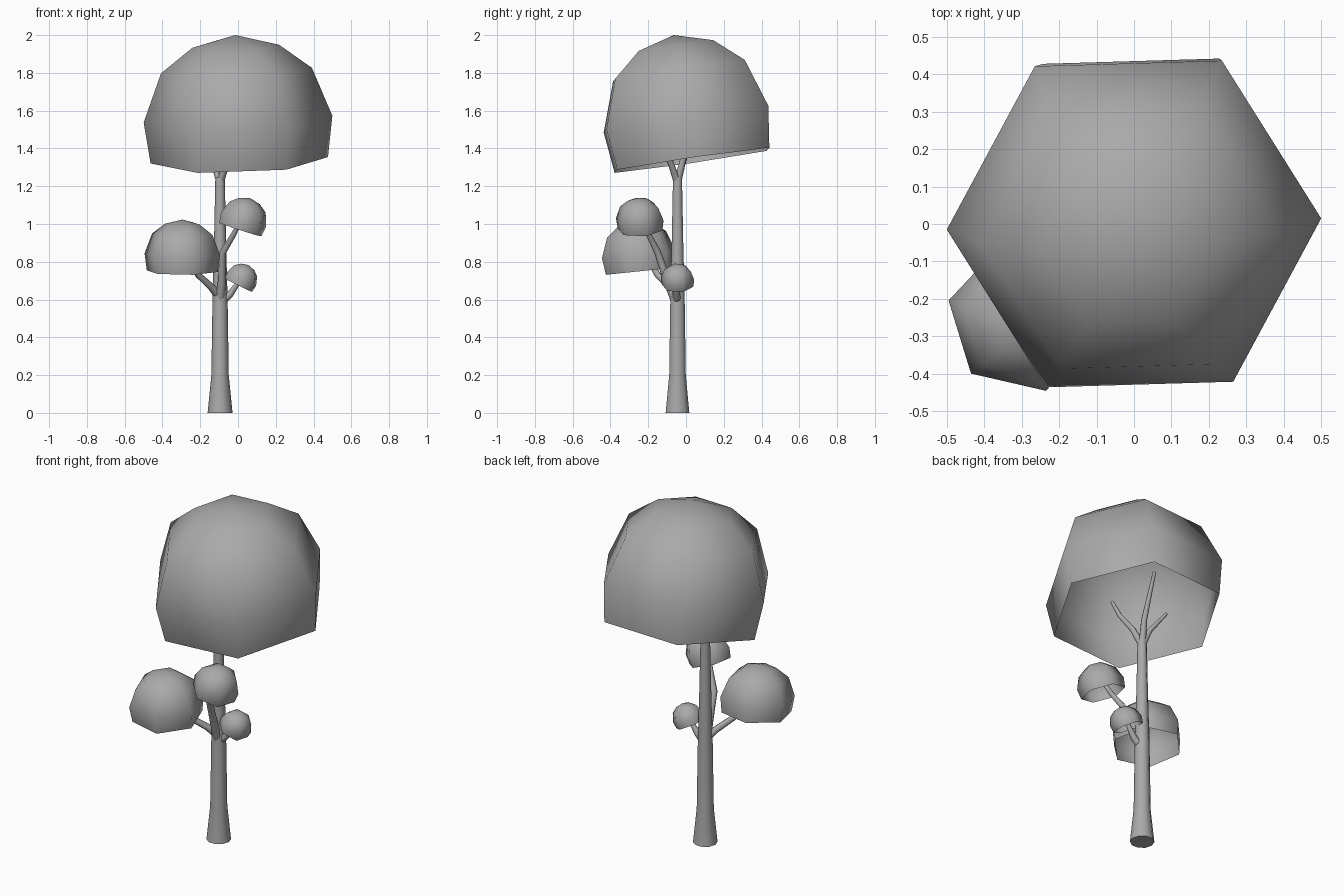
import bpy, bmesh
from math import radians, cos, sin, pi
from mathutils import Vector, Matrix

cube = bpy.data.objects.get("Cube")
if cube:
    bpy.data.objects.remove(cube, do_unlink=True)

GREY = (0.4, 0.4, 0.4, 1)
mat = bpy.data.materials.new("plain grey")
mat.use_nodes = True
mat.diffuse_color = GREY
mat.node_tree.nodes["Principled BSDF"].inputs["Base Color"].default_value = GREY


def finish(name, bm):
    bmesh.ops.recalc_face_normals(bm, faces=bm.faces)
    for f in bm.faces:
        f.smooth = True
    mesh = bpy.data.meshes.new(name)
    bm.to_mesh(mesh)
    bm.free()
    mesh.materials.append(mat)
    ob = bpy.data.objects.new(name, mesh)
    bpy.context.collection.objects.link(ob)
    return ob


def bridge(bm, a, b):
    n = len(a)
    for i in range(n):
        bm.faces.new((a[i], a[(i + 1) % n], b[(i + 1) % n], b[i]))


# Open-bottomed six-sided foliage dome, one unit wide before scaling
DOME = [(0.47, -0.22), (0.5, 0.0), (0.4, 0.26), (0.23, 0.39)]


def foliage(name, centre, size, tilt_x, tilt_y, turn):
    bm = bmesh.new()
    rings = [[bm.verts.new((r * cos(i * pi / 3), r * sin(i * pi / 3), z)) for i in range(6)]
             for r, z in DOME]
    for a, b in zip(rings, rings[1:]):
        bridge(bm, a, b)
    pole = bm.verts.new((0, 0, 0.45))
    for i in range(6):
        bm.faces.new((rings[-1][i], rings[-1][(i + 1) % 6], pole))
    m = (Matrix.Translation(centre) @ Matrix.Rotation(radians(tilt_x), 4, "X")
         @ Matrix.Rotation(radians(tilt_y), 4, "Y")
         @ Matrix.Rotation(radians(turn), 4, "Z") @ Matrix.Scale(size, 4))
    bm.transform(m)
    return finish(name, bm)


# Tapered round limb through points given as (x, y, z, radius)
def limb(name, path, sides=8):
    bm = bmesh.new()
    pts = [Vector(p[:3]) for p in path]
    rings = []
    for k, p in enumerate(pts):
        d = pts[min(k + 1, len(pts) - 1)] - pts[max(k - 1, 0)]
        rot = Vector((0, 0, 1)).rotation_difference(d.normalized())
        rings.append([bm.verts.new(p + rot @ Vector((cos(2 * pi * i / sides), sin(2 * pi * i / sides), 0))
                                   * path[k][3]) for i in range(sides)])
    for a, b in zip(rings, rings[1:]):
        bridge(bm, a, b)
    bm.faces.new(rings[0])
    bm.faces.new(rings[-1])
    ob = finish(name, bm)
    for f in ob.data.polygons:
        f.use_smooth = len(f.vertices) == 4
    return ob


# Foliage
foliage("canopy", (0, 0, 1.555), 1.0, 8.3, -1.8, 2)
foliage("large_side_foliage", (-0.295, -0.25, 0.84), 0.41, 6, 0, 47)
foliage("upper_side_foliage", (0.03, -0.245, 1.025), 0.26, 2, 18, 15)
foliage("small_side_foliage", (0.02, -0.045, 0.71), 0.18, 0, 26, 20)

# Trunk with flared foot
X, Y = -0.095, -0.045
limb("trunk", [(X, Y, 0, 0.066), (X, Y, 0.2, 0.046), (X, Y, 0.6, 0.04),
               (X, Y, 0.9, 0.032), (X, Y, 1.25, 0.025)], 10)

# Branches carrying the side foliage
limb("large_side_branch", [(X, Y, 0.61, 0.022), (-0.14, -0.08, 0.665, 0.02),
                           (-0.21, -0.15, 0.73, 0.017), (-0.28, -0.22, 0.85, 0.01)])
limb("upper_side_branch", [(X, -0.055, 0.59, 0.024), (-0.085, -0.1, 0.7, 0.021),
                           (-0.08, -0.15, 0.85, 0.018), (-0.02, -0.2, 0.95, 0.014),
                           (0.02, -0.24, 1.04, 0.01)])
limb("small_side_branch", [(X, Y, 0.58, 0.022), (-0.04, -0.05, 0.63, 0.018),
                           (0.015, -0.045, 0.71, 0.01)])

# Forks inside the canopy
limb("front_fork", [(X, Y, 1.22, 0.02), (-0.06, -0.08, 1.32, 0.016),
                    (-0.01, -0.13, 1.41, 0.013), (0.02, -0.16, 1.5, 0.009)])
limb("back_fork", [(X, Y, 1.22, 0.02), (-0.08, -0.01, 1.36, 0.016), (-0.06, 0.1, 1.6, 0.009)])
limb("right_fork", [(X, Y, 1.22, 0.02), (-0.125, -0.02, 1.31, 0.015), (-0.21, 0.02, 1.43, 0.009)])
